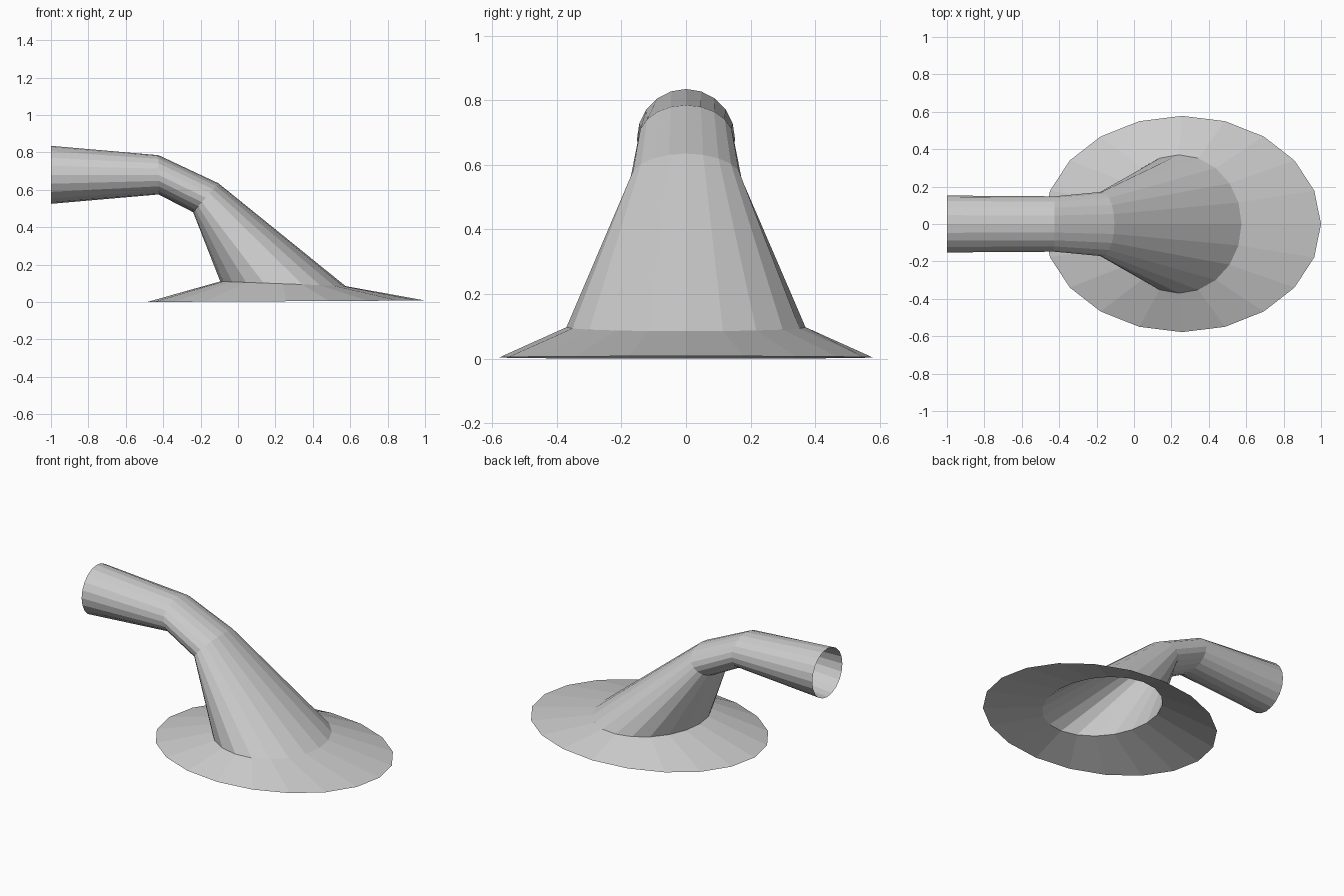
import bpy, bmesh, math
from mathutils import Vector

if "Cube" in bpy.data.objects:
    bpy.data.objects.remove(bpy.data.objects["Cube"])

SIDES = 20

# Cross-sections from base rim to pipe end: two opposite (x, z) points
# (outer/upper side, inner/lower side) and the half width in y
SECTIONS = [
    ((1.0, 0.008), (-0.485, 0.0), 0.578),     # flange rim
    ((0.575, 0.085), (-0.095, 0.11), 0.37),   # flange neck
    ((-0.105, 0.635), (-0.24, 0.48), 0.172),  # lower bend
    ((-0.425, 0.785), (-0.425, 0.575), 0.148),  # upper bend
    ((-1.0, 0.835), (-1.0, 0.525), 0.152),    # open pipe end
]


def add_ring(bm, outer, inner, half_width):
    a = Vector((outer[0], 0, outer[1]))
    b = Vector((inner[0], 0, inner[1]))
    centre, axis = (a + b) / 2, (a - b) / 2
    side = Vector((0, half_width, 0))
    angles = [math.tau * i / SIDES for i in range(SIDES)]
    return [bm.verts.new(centre + axis * math.cos(t) + side * math.sin(t))
            for t in angles]


# Open, single-walled flared pipe
bm = bmesh.new()
rings = [add_ring(bm, *s) for s in SECTIONS]
for low, high in zip(rings, rings[1:]):
    for i in range(SIDES):
        j = (i + 1) % SIDES
        bm.faces.new((low[i], low[j], high[j], high[i]))

mesh = bpy.data.meshes.new("flared_pipe")
bm.to_mesh(mesh)
bm.free()
pipe = bpy.data.objects.new("flared_pipe", mesh)
bpy.context.collection.objects.link(pipe)
